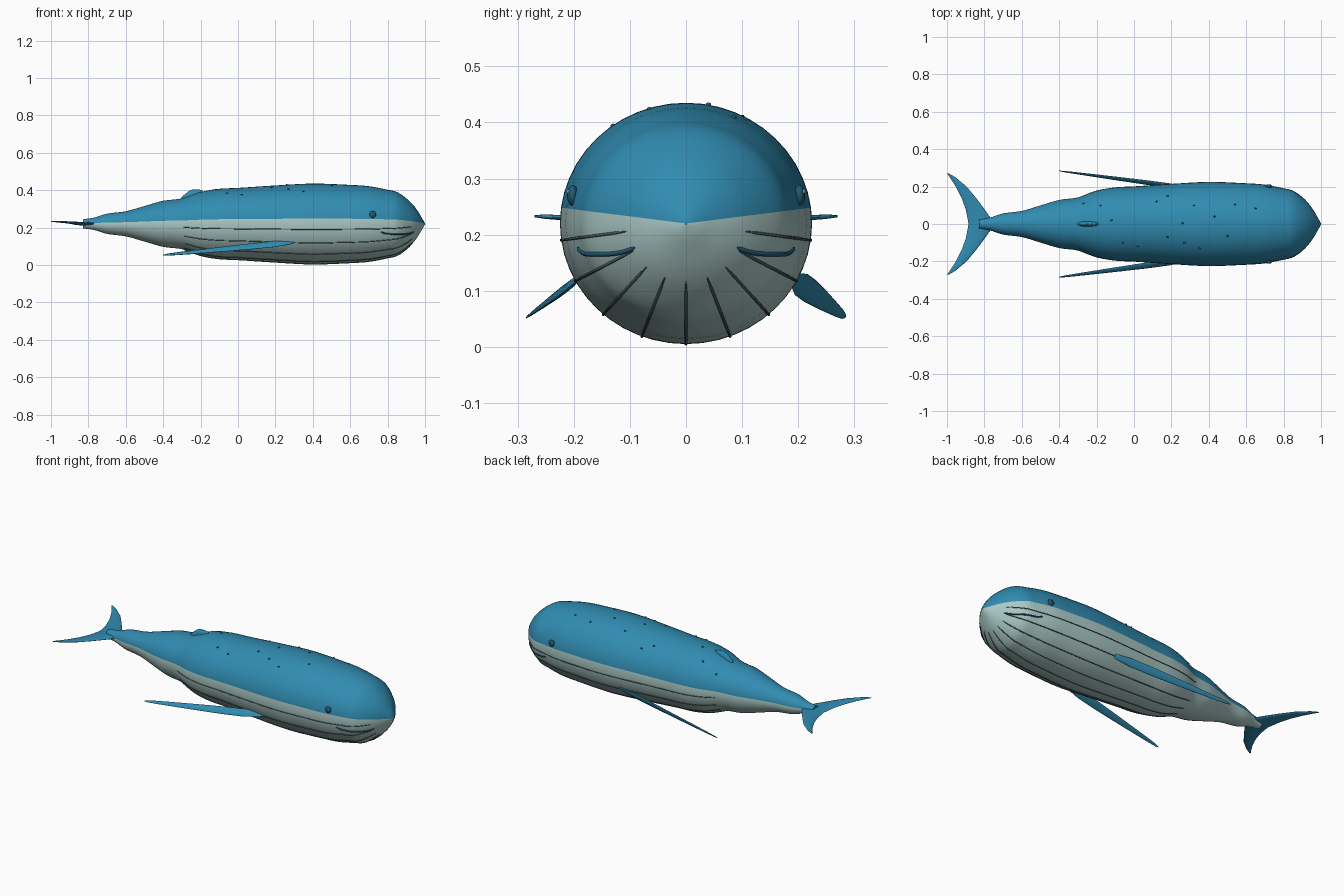
import bpy, bmesh, math
from mathutils import Vector

if "Cube" in bpy.data.objects:
    bpy.data.objects.remove(bpy.data.objects["Cube"])


def colour(name, rgb):
    m = bpy.data.materials.new(name)
    m.diffuse_color = (*rgb, 1)
    m.use_nodes = True
    m.node_tree.nodes["Principled BSDF"].inputs["Base Color"].default_value = m.diffuse_color
    return m


BLUE = colour("ocean_blue", (0.03, 0.26, 0.44))
BELLY = colour("pale_belly", (0.40, 0.58, 0.56))
DEEP = colour("deep_blue", (0.015, 0.10, 0.17))
GROOVE = colour("groove_grey", (0.07, 0.11, 0.11))
WHITE = colour("eye_glint", (0.85, 0.85, 0.85))

CENTRE_Z, WIDE, SIDES = 0.22, 1.045, 48


def finish(name, bm, mats):
    bmesh.ops.recalc_face_normals(bm, faces=bm.faces)
    me = bpy.data.meshes.new(name)
    bm.to_mesh(me)
    bm.free()
    for m in mats:
        me.materials.append(m)
    me.shade_smooth()
    me.set_sharp_from_angle(angle=math.radians(50))
    ob = bpy.data.objects.new(name, me)
    bpy.context.collection.objects.link(ob)
    return ob


def loft(name, rings, n, mats, rule=lambda s: 0):
    """Skin elliptical rings given as (centre, half axis u, half axis v)."""
    bm = bmesh.new()
    loops = []
    for c, u, v in rings:
        angles = [2 * math.pi * k / n for k in range(n)]
        loops.append([bm.verts.new(Vector(c) + Vector(u) * math.cos(a) + Vector(v) * math.sin(a))
                      for a in angles])
    for a, b in zip(loops, loops[1:]):
        for s in range(n):
            t = (s + 1) % n
            bm.faces.new((a[s], a[t], b[t], b[s])).material_index = rule(s)
    bm.faces.new(loops[0])
    bm.faces.new(loops[-1])
    return finish(name, bm, mats)


def tube(name, pts, r, mat):
    rings = []
    for i, p in enumerate(pts):
        t = (pts[min(i + 1, len(pts) - 1)] - pts[max(i - 1, 0)]).normalized()
        u = t.cross(Vector((0.1, 0.3, 1))).normalized()
        end = 0.4 if i in (0, len(pts) - 1) else 1
        rings.append((p, u * r * end, t.cross(u) * r * end))
    return loft(name, rings, 8, [mat])


def ball(name, loc, size, mat, n=16):
    bm = bmesh.new()
    bmesh.ops.create_uvsphere(bm, u_segments=n, v_segments=n // 2, radius=1)
    for v in bm.verts:
        v.co = Vector([c * s for c, s in zip(v.co, size)]) + Vector(loc)
    return finish(name, bm, [mat])


# Body half height along its length, tail to nose
PROFILE = [(-0.83, .024), (-0.77, .033), (-0.7, .054), (-0.6, .067), (-0.5, .095),
           (-0.4, .123), (-0.3, .136), (-0.2, .170), (-0.1, .187), (0, .192), (0.2, .205),
           (0.4, .215), (0.6, .208), (0.7, .201), (0.8, .182), (0.85, .170), (0.9, .136),
           (0.95, .085), (1.0, .003)]


def radius(x):
    P = PROFILE

    def slope(i):
        a, b = P[max(i - 1, 0)], P[min(i + 1, len(P) - 1)]
        return (b[1] - a[1]) / (b[0] - a[0])
    i = max(k for k in range(len(P) - 1) if P[k][0] <= x + 1e-9 or k == 0)
    h = P[i + 1][0] - P[i][0]
    t = min(max((x - P[i][0]) / h, 0), 1)
    return ((2*t**3 - 3*t*t + 1) * P[i][1] + (t**3 - 2*t*t + t) * h * slope(i)
            + (3*t*t - 2*t**3) * P[i+1][1] + (t**3 - t*t) * h * slope(i + 1))


def skin(x, angle):
    r = radius(x)
    return Vector((x, WIDE * r * math.cos(angle), CENTRE_Z + r * math.sin(angle)))


# Body: blue back and pale belly split just above the middle
xs = [-0.83 + 1.83 * k / 100 for k in range(101)]
loft("body", [((x, 0, CENTRE_Z), (0, WIDE * radius(x), 0), (0, 0, radius(x))) for x in xs],
     SIDES, [BLUE, BELLY], lambda s: 0 if 1 <= s <= 22 else 1)
ball("nose_tip", (0.994, 0, 0.219), (0.006, 0.006, 0.006), BLUE, 12)

# Throat grooves running back along the belly
for k in range(-4, 5):
    a = math.radians(-90 + 20.5 * k)
    pts = [skin(-0.29 + 1.225 * i / 60, a) for i in range(61)]
    tube(f"throat_groove_{k + 5}", pts, 0.0026, GROOVE)

# Dorsal fin
loft("dorsal_fin", [(((a + b) / 2, 0, z), ((b - a) / 2, 0, 0), (0, w, 0)) for a, b, z, w in
     [(-.31, -.18, .335, .015), (-.30, -.182, .365, .015), (-.275, -.185, .385, .012),
      (-.26, -.19, .397, .008), (-.245, -.205, .403, .003)]], 20, [BLUE])

# Fluke sections: y, leading x, trailing x, z, half thickness
FLUKE = [(0, -.75, -.885, .221, .010), (.03, -.765, -.89, .221, .009),
         (.08, -.80, -.90, .223, .007), (.14, -.845, -.922, .226, .006),
         (.20, -.895, -.953, .229, .005), (.25, -.955, -.985, .232, .004),
         (.27, -.99, -1.0, .233, .002)]
# Flipper sections: fraction of length, half chord
FLIPPER = [(0, .004), (.06, .013), (.18, .022), (.35, .022), (.55, .018), (.75, .013),
           (.9, .009), (.97, .006), (1, .002)]
for side, label in ((-1, "right"), (1, "left")):
    loft(f"{label}_fluke", [(((a + b) / 2, side * y, z), ((a - b) / 2, 0, 0), (0, 0, t))
         for y, a, b, z, t in FLUKE], 16, [BLUE])

    # Long side flippers; each is twisted a little differently
    root, tip = Vector((.32, side * .188, .124)), Vector((-.40, side * .284, .053))
    chord = Vector((0, -.70, -.71)) if side < 0 else Vector((0, .50, .86))
    thick = (tip - root).normalized().cross(chord).normalized()
    loft(f"{label}_flipper", [(root.lerp(tip, t), chord * c, thick * (c * 0.28))
         for t, c in FLIPPER], 16, [BLUE])

    # Eye with a small glint
    ball(f"{label}_eye", (.72, side * .202, .27), (.018, .010, .019), DEEP)
    ball(f"{label}_eye_glint", (.729, side * .210, .277), (.004, .003, .004), WHITE, 8)

    # Smiling mouth line
    mouth = []
    for i in range(25):
        f = i / 24
        x = .765 + .175 * f
        z = .165 + .012 * (2 * f - 1) ** 4
        a = math.asin((z - CENTRE_Z) / radius(x))
        mouth.append(skin(x, a if side > 0 else math.pi - a))
    tube(f"{label}_mouth", mouth, 0.0042, DEEP)

# Small bumps scattered over the back
BUMPS = [(.12, .12), (.18, .15), (.32, .10), (.54, .105), (.65, .085), (-.27, .11), (-.18, .10),
         (-.12, .02), (.18, -.07), (.27, -.10), (.35, -.13), (.50, -.065), (.02, -.12),
         (-.06, -.10), (.43, .04), (.26, .005)]
for i, (x, y) in enumerate(BUMPS):
    p = skin(x, math.acos(y / (WIDE * radius(x))))
    ball(f"back_bump_{i + 1}", p, (.006, .005, .004), DEEP, 10)
